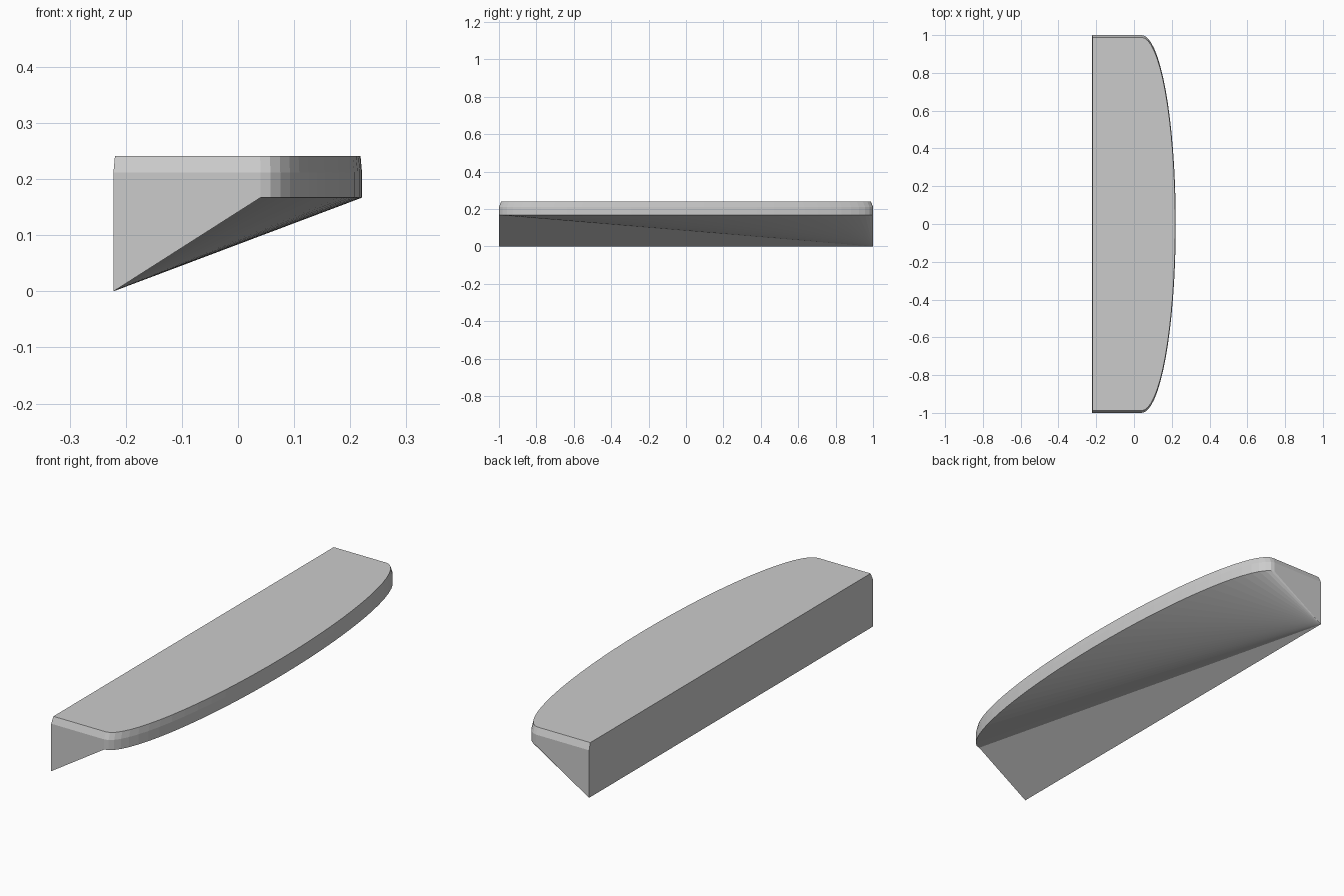
import bpy, bmesh, math

if "Cube" in bpy.data.objects:
    bpy.data.objects.remove(bpy.data.objects["Cube"])

BACK, END, BULGE = -0.222, 0.04, 0.181   # back wall, straight end length, bow depth
STEPS = 32

# Plan outline: bowed front edge, then the two back corners
outline = []
for i in range(STEPS + 1):
    a = -math.pi / 2 + math.pi * i / STEPS
    outline.append((END + BULGE * math.cos(a), math.sin(a)))
outline += [(BACK, 1.0), (BACK, -1.0)]

bm = bmesh.new()


def ring(scale, z, z_back):
    n = len(outline)
    return [bm.verts.new((x * scale, y * scale, z_back if i >= n - 2 else z))
            for i, (x, y) in enumerate(outline)]


# Lower rim drops to the floor at the back; the top loop is slightly inset
rings = [ring(1, 0.167, 0.0), ring(1, 0.212, 0.212), ring(0.988, 0.241, 0.241)]
for lo, hi in zip(rings, rings[1:]):
    for i in range(len(lo)):
        j = (i + 1) % len(lo)
        bm.faces.new((lo[i], lo[j], hi[j], hi[i]))
bm.faces.new(rings[-1])

# Sloping underside: one long triangle and a fan from a back corner
low = rings[0]
corner = low[-2]
bm.faces.new((corner, low[0], low[-1]))
for i in range(STEPS):
    bm.faces.new((corner, low[i + 1], low[i]))

bmesh.ops.recalc_face_normals(bm, faces=bm.faces)
mesh = bpy.data.meshes.new("wall_shelf")
bm.to_mesh(mesh)
bm.free()
shelf = bpy.data.objects.new("wall_shelf", mesh)
bpy.context.collection.objects.link(shelf)
